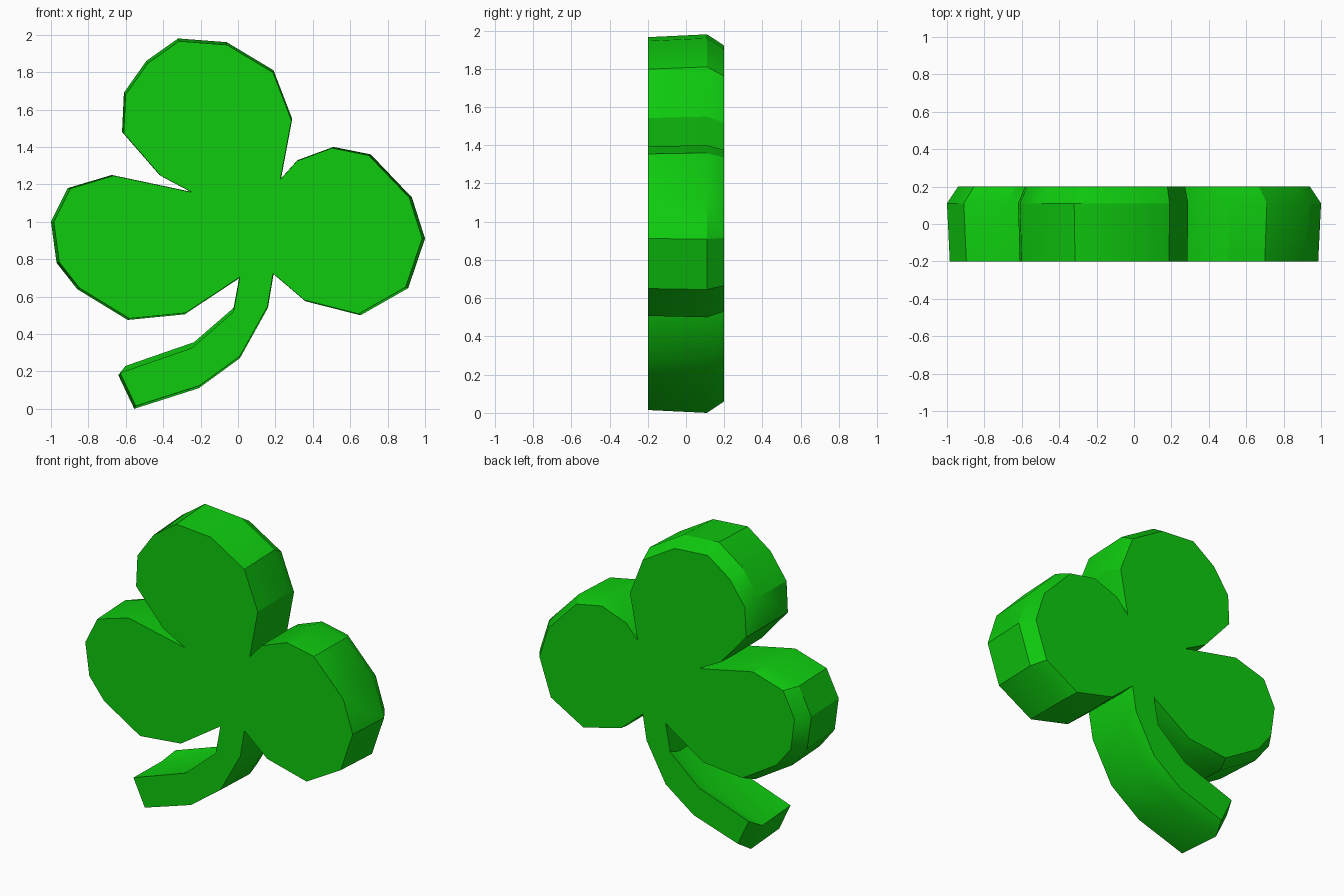
import bpy
import bmesh

if "Cube" in bpy.data.objects:
    bpy.data.objects.remove(bpy.data.objects["Cube"], do_unlink=True)

# Green material
green = bpy.data.materials.new("clover_green")
green.use_nodes = True
colour = (0.0045, 0.6, 0.0045, 1.0)
green.diffuse_color = colour
bsdf = green.node_tree.nodes["Principled BSDF"]
bsdf.inputs["Base Color"].default_value = colour
bsdf.inputs["Roughness"].default_value = 0.6

# Outline pieces (x, z), clockwise seen from the front
top_leaf = [(-0.25, 1.16), (-0.42, 1.25), (-0.62, 1.48), (-0.61, 1.69), (-0.49, 1.86),
            (-0.32, 1.98), (-0.06, 1.96), (0.19, 1.81), (0.29, 1.55)]
left_leaf = [(0.23, 1.23), (0.32, 1.33), (0.51, 1.40), (0.71, 1.36), (0.93, 1.13),
             (1.0, 0.91), (0.91, 0.645), (0.655, 0.50), (0.36, 0.575)]
stem = [(0.19, 0.72), (0.16, 0.54), (0.01, 0.27), (-0.21, 0.11), (-0.555, 0.0),
        (-0.64, 0.18), (-0.25, 0.315), (-0.025, 0.51)]
right_leaf = [(0.01, 0.70), (-0.285, 0.505), (-0.59, 0.475), (-0.86, 0.64),
              (-0.97, 0.78), (-1.0, 1.0), (-0.91, 1.18), (-0.675, 1.25)]
outline = top_leaf + left_leaf + stem + right_leaf

# Depth layers: (y, scale about the middle of the clover)
layers = [(-0.2, 0.985), (0.11, 1.0), (0.2, 0.94)]
centre_z = 1.0

bm = bmesh.new()
rings = [[bm.verts.new((x * s, y, centre_z + (z - centre_z) * s)) for x, z in outline]
         for y, s in layers]

# Front and back faces, then the side walls between layers
bm.faces.new(rings[0])
bm.faces.new(rings[-1][::-1])
n = len(outline)
for a, b in zip(rings, rings[1:]):
    for i in range(n):
        j = (i + 1) % n
        bm.faces.new((a[i], b[i], b[j], a[j]))
bmesh.ops.recalc_face_normals(bm, faces=bm.faces[:])

mesh = bpy.data.meshes.new("clover")
bm.to_mesh(mesh)
bm.free()
mesh.materials.append(green)
clover = bpy.data.objects.new("clover", mesh)
bpy.context.collection.objects.link(clover)

# Smooth shading with sharp edges kept
bpy.ops.object.select_all(action="DESELECT")
clover.select_set(True)
bpy.context.view_layer.objects.active = clover
bpy.ops.object.shade_smooth_by_angle(angle=0.5236)
